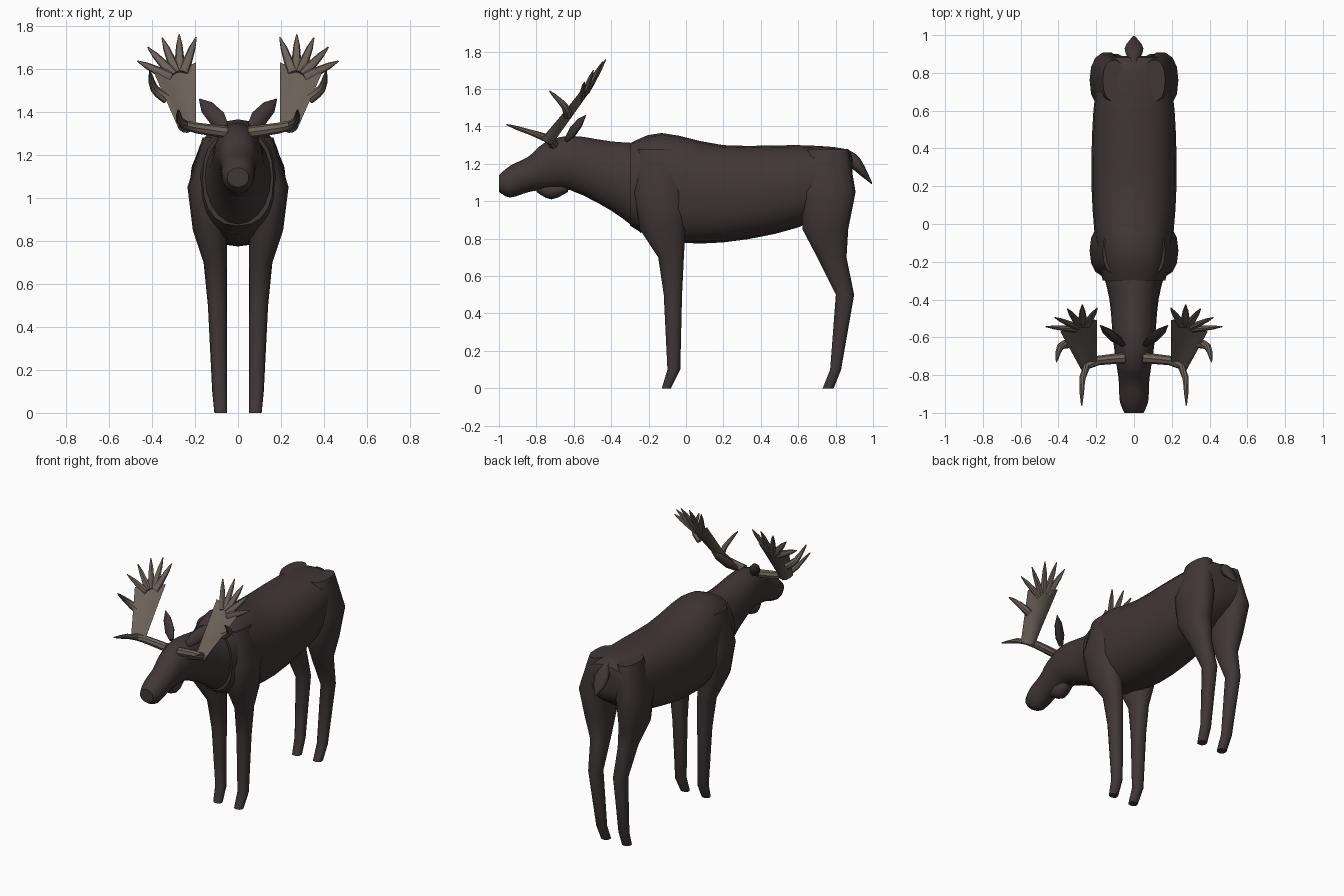
import bpy
import bmesh
import math
from mathutils import Vector

old_cube = bpy.data.objects.get("Cube")
if old_cube:
    bpy.data.objects.remove(old_cube, do_unlink=True)


def make_material(name, colour):
    material = bpy.data.materials.new(name)
    material.use_nodes = True
    material.diffuse_color = (*colour, 1)
    shader = next(node for node in material.node_tree.nodes if node.type == "BSDF_PRINCIPLED")
    shader.inputs["Base Color"].default_value = material.diffuse_color
    shader.inputs["Roughness"].default_value = 0.9
    return material


fur = make_material("dark brown fur", (0.052, 0.037, 0.038))
horn = make_material("grey brown antler", (0.15, 0.12, 0.097))


def ring(centre, across, along, sides, power=2):
    """Rounded cross-section spanned by two half axes."""
    points = []
    for index in range(sides):
        angle = math.tau * index / sides
        cosine, sine = math.cos(angle), math.sin(angle)
        width = math.copysign(abs(cosine) ** (2 / power), cosine)
        depth = math.copysign(abs(sine) ** (2 / power), sine)
        points.append(Vector(centre) + Vector(across) * width + Vector(along) * depth)
    return points


def spline(keys, steps=3):
    """Smooth curve through key vectors of any length."""
    keys = [Vector(key) for key in keys]
    padded = [keys[0], *keys, keys[-1]]
    result = []
    for before, start, end, after in zip(padded, padded[1:], padded[2:], padded[3:]):
        for step in range(steps):
            t = step / steps
            ease = t * t * (3 - 2 * t)
            leave = (end - before) / 2 * t * (1 - t) ** 2
            arrive = (after - start) / 2 * t * t * (1 - t)
            result.append(start.lerp(end, ease) + leave - arrive)
    return result + [keys[-1]]


def loft(name, rings, material, mirror=False):
    """Skin a row of rings, cap both ends, optionally mirror in x."""
    bm = bmesh.new()
    rows = [[bm.verts.new(point) for point in points] for points in rings]
    for low, high in zip(rows, rows[1:]):
        for index in range(len(low)):
            bm.faces.new((low[index - 1], low[index], high[index], high[index - 1]))
    bm.faces.new(rows[0])
    bm.faces.new(rows[-1])
    bmesh.ops.recalc_face_normals(bm, faces=bm.faces)
    mesh = bpy.data.meshes.new(name)
    bm.to_mesh(mesh)
    bm.free()
    mesh.materials.append(material)
    part = bpy.data.objects.new(name, mesh)
    bpy.context.collection.objects.link(part)
    bpy.ops.object.select_all(action="DESELECT")
    part.select_set(True)
    bpy.context.view_layer.objects.active = part
    bpy.ops.object.shade_smooth_by_angle(angle=math.radians(40))
    if mirror:
        part.modifiers.new("Mirror", "MIRROR")


def trunk(name, keys, power=2):
    """Loft along y through keys of (y, bottom, top, half width)."""
    rings = []
    for y, bottom, top, width in spline(keys):
        centre = (0, y, (bottom + top) / 2)
        rings.append(ring(centre, (width, 0, 0), (0, 0, (top - bottom) / 2), 20, power))
    loft(name, rings, fur)


def legs(name, fronts, backs):
    """Loft a pair of legs upwards between a front and a back outline."""
    inner = 0.05
    rings = []
    for z, outer, front, back in zip(leg_heights, leg_outers, fronts, backs):
        centre = ((inner + outer) / 2, (front + back) / 2, z)
        rings.append(ring(centre, ((outer - inner) / 2, 0, 0), (0, (back - front) / 2, 0), 14, 2.3))
    loft(name, rings, fur, mirror=True)


def taper(t):
    return 1 - 0.87 * t * t


def leaf(t):
    return math.sin(math.pi * (0.15 + 0.83 * t))


def limb(name, keys, radius, shape, material, flat=1):
    """Mirrored limb along a smooth path, its girth set by a shape rule."""
    path = spline(keys)
    last = len(path) - 1
    rings = []
    for index, point in enumerate(path):
        way = (path[min(index + 1, last)] - path[max(index - 1, 0)]).normalized()
        side = way.cross(Vector((0, 1, 0))).normalized() * radius * shape(index / last)
        rings.append(ring(point, side, way.cross(side) * flat, 8))
    loft(name, rings, material, mirror=True)


# Barrel of the body
trunk("body", [
    (-0.3, 0.87, 1.31, 0.165),
    (-0.13, 0.79, 1.365, 0.2),
    (0.2, 0.78, 1.3, 0.225),
    (0.6, 0.86, 1.3, 0.215),
    (0.85, 1, 1.28, 0.17),
    (0.89, 1.1, 1.22, 0.1)], power=2.4)

# Neck, head and muzzle
trunk("neck_and_head", [
    (-0.24, 0.83, 1.31, 0.17),
    (-0.4, 0.95, 1.32, 0.13),
    (-0.62, 1.06, 1.35, 0.11),
    (-0.76, 1.06, 1.31, 0.09),
    (-0.84, 1.05, 1.24, 0.08),
    (-0.94, 1.02, 1.19, 0.075),
    (-1, 1.05, 1.14, 0.05)])

# Dewlap under the jaw, and the tail
trunk("dewlap", [(-0.8, 1.05, 1.1, 0.02), (-0.72, 1.01, 1.1, 0.05), (-0.63, 1.05, 1.1, 0.03)])
trunk("tail", [(0.86, 1.2, 1.28, 0.02), (0.93, 1.14, 1.23, 0.05), (0.995, 1.09, 1.1, 0.005)])

# Legs with shoulder and thigh, sharing heights and outer edge
leg_heights = (0, 0.1, 0.5, 0.7, 0.85, 1.05, 1.28)
leg_outers = (0.11, 0.12, 0.14, 0.16, 0.21, 0.235, 0.165)
legs("front_legs",
     fronts=(-0.13, -0.1, -0.12, -0.15, -0.25, -0.28, -0.26),
     backs=(-0.08, -0.03, -0.02, -0.01, 0, 0, -0.03))
legs("hind_legs",
     fronts=(0.73, 0.77, 0.8, 0.7, 0.62, 0.61, 0.65),
     backs=(0.79, 0.83, 0.9, 0.86, 0.87, 0.91, 0.87))

# Ears
limb("ears", [(0.06, -0.64, 1.33), (0.18, -0.535, 1.46)], 0.042, leaf, fur, flat=0.5)

# Antler beams curving forward into a tine
limb("antler_beams", [(0.05, -0.71, 1.305), (0.25, -0.75, 1.34), (0.277, -0.96, 1.41)],
     0.028, taper, horn)

# Broad cupped palms between a straight inner and outer edge
palm_rings = []
palm_steps = 5
for step in range(palm_steps + 1):
    t = step / palm_steps
    inner_edge = Vector((0.195, -0.74, 1.33)).lerp(Vector((0.195, -0.51, 1.63)), t)
    outer_edge = Vector((0.28, -0.77, 1.33)).lerp(Vector((0.39, -0.57, 1.58)), t)
    middle, half = (inner_edge + outer_edge) / 2, (outer_edge - inner_edge) / 2
    back = Vector((0, 0.8, -0.6))
    section = ring(middle, half, back * 0.022 * (1 - 0.7 * t), 12)
    palm_rings.append([
        point + back * 0.025 * (1 - ((point - middle).dot(half) / half.length_squared) ** 2)
        for point in section])
loft("antler_palms", palm_rings, horn, mirror=True)

# Tines fanning out from each palm
hub = Vector((0.27, -0.56, 1.54))
for number in range(5):
    turn = math.radians(21 * number - 20)
    tip = hub + Vector((math.sin(turn), 0.6 - 0.65 * math.sin(turn) ** 2, math.cos(turn))) * 0.22
    limb(f"palm_tines_{number}", [hub.lerp(tip, 0.2), tip], 0.025, taper, horn, flat=0.7)
limb("outer_tines", [(0.33, -0.63, 1.46), (0.39, -0.65, 1.51), (0.41, -0.73, 1.59)],
     0.025, taper, horn)
